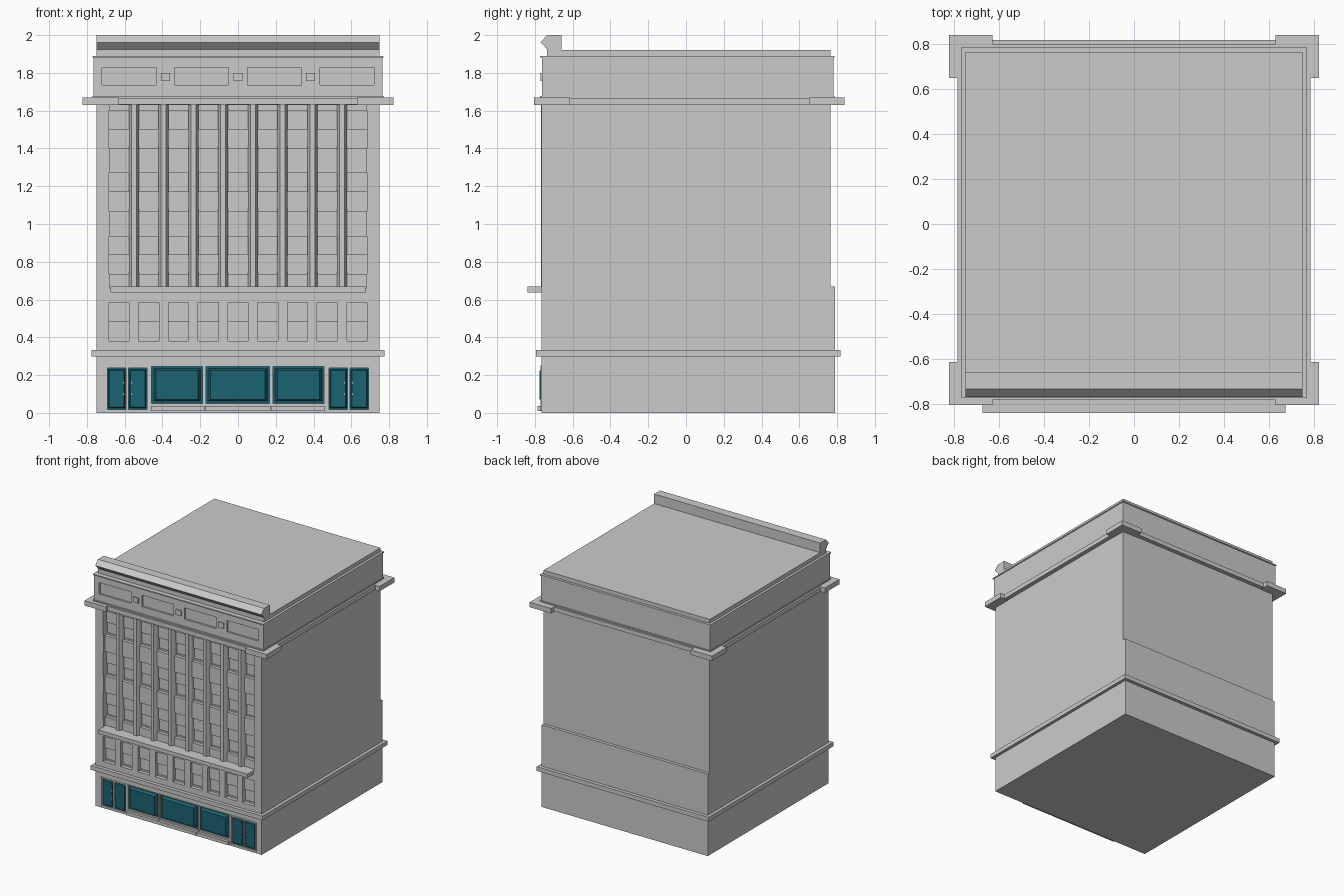
import bpy, bmesh

if "Cube" in bpy.data.objects:
    bpy.data.objects.remove(bpy.data.objects["Cube"])

teal = bpy.data.materials.new("teal_glass")
teal.diffuse_color = (0.012, 0.127, 0.17, 1)
teal.use_nodes = True
teal.node_tree.nodes["Principled BSDF"].inputs["Base Color"].default_value = teal.diffuse_color


def finish(name, bm, mat=None):
    bmesh.ops.recalc_face_normals(bm, faces=bm.faces)
    me = bpy.data.meshes.new(name)
    bm.to_mesh(me)
    bm.free()
    ob = bpy.data.objects.new(name, me)
    bpy.context.collection.objects.link(ob)
    if mat:
        me.materials.append(mat)
    return ob


def loft(bm, a, b):
    """Closed solid between two matching polygons."""
    va, vb = [bm.verts.new(p) for p in a], [bm.verts.new(p) for p in b]
    bm.faces.new(va)
    bm.faces.new(vb[::-1])
    n = len(va)
    for i in range(n):
        j = (i + 1) % n
        bm.faces.new((va[i], va[j], vb[j], vb[i]))


def rect(x0, x1, z0, z1, y):
    return [(x0, y, z0), (x1, y, z0), (x1, y, z1), (x0, y, z1)]


def boxes(name, items, mat=None):
    """Each item is x0, x1, y0, y1, z0, z1."""
    bm = bmesh.new()
    for x0, x1, y0, y1, z0, z1 in items:
        loft(bm, rect(x0, x1, z0, z1, y0), rect(x0, x1, z0, z1, y1))
    return finish(name, bm, mat)


def prism(name, profile, x0, x1):
    """Extrude a (y, z) profile along x."""
    bm = bmesh.new()
    loft(bm, [(x0, y, z) for y, z in profile], [(x1, y, z) for y, z in profile])
    return finish(name, bm)


def cut(target, items):
    cutter = boxes("cutter", items)
    cutter.hide_render = True
    mod = target.modifiers.new("cut", 'BOOLEAN')
    mod.operation = 'DIFFERENCE'
    mod.solver = 'EXACT'
    mod.object = cutter
    bpy.context.view_layer.objects.active = target
    bpy.ops.object.modifier_apply(modifier=mod.name)
    bpy.data.objects.remove(cutter)


F = -0.765      # main front plane
BAY = -0.742    # recessed bay plane
GLASS = -0.71   # window back plane
PITCH = 0.1575
bays = [(i - 4) * PITCH for i in range(9)]
rows = [0.735, 1.07, 1.40]

# main body, thicker at the lower back
body = prism("building_body", [(F, 0), (0.79, 0), (0.79, 0.67), (0.765, 0.67),
                               (0.765, 1.64), (F, 1.64)], -0.75, 0.75)
cut(body, [(-0.68, 0.68, -0.9, BAY, 0.66, 1.63)])

# window openings: three tall rows plus the second floor
windows = [(x - 0.053, x + 0.053, z, z + 0.2) for z in rows for x in bays]
lower = [(x - 0.053, x + 0.053, 0.38, 0.585) for x in bays]
cut(body, [(a, b, -0.9, GLASS, c, d) for a, b, c, d in windows])
cut(body, [(a, b, -0.9, -0.73, c, d) for a, b, c, d in lower])

# shop openings
doors = [(s * x - 0.05, s * x + 0.05, 0.018, 0.238) for s in (-1, 1) for x in (0.642, 0.531)]
shops = [(-0.458, -0.187, 0.05, 0.246), (-0.17, 0.168, 0.05, 0.246), (0.185, 0.456, 0.05, 0.246)]
cut(body, [(a, b, -0.9, -0.745, c, d) for a, b, c, d in doors + shops])

# double-hung sashes: upper pane sits forward, with a rail at the bottom
sashes = []
for group, back in ((windows, GLASS), (lower, -0.73)):
    for a, b, c, d in group:
        m = (c + d) / 2
        sashes += [(a, b, back - 0.012, back, m, d), (a, b, back - 0.006, back, c, c + 0.012)]
boxes("window_sashes", sashes)

# tapered columns between the bays
bm = bmesh.new()
for x in [(i - 3.5) * PITCH for i in range(8)]:
    prof = [(x - 0.026, BAY), (x - 0.013, -0.768), (x + 0.013, -0.768), (x + 0.026, BAY)]
    loft(bm, [(px, py, 0.67) for px, py in prof], [(px, py, 1.63) for px, py in prof])
finish("facade_columns", bm)

# shop windows with raised bevelled panes
bm = bmesh.new()
for a, b, c, d in shops:
    loft(bm, rect(a, b, c, d, -0.745), rect(a, b, c, d, -0.75))
    loft(bm, rect(a + 0.012, b - 0.012, c + 0.012, d - 0.012, -0.75),
         rect(a + 0.025, b - 0.025, c + 0.022, d - 0.022, -0.775))
finish("shop_windows", bm, teal)

# doors with an inset panel and small handles
bm = bmesh.new()
for a, b, c, d in doors:
    loft(bm, rect(a, b, c, d, -0.745), rect(a, b, c, d, -0.752))
    loft(bm, rect(a + 0.007, b - 0.007, c + 0.008, d - 0.008, -0.752),
         rect(a + 0.012, b - 0.012, c + 0.014, d - 0.014, -0.76))
finish("shop_doors", bm, teal)
boxes("door_handles", [(s * x - 0.003, s * x + 0.003, -0.767, -0.76, z, z + 0.008)
                       for s in (-1, 1) for x in (0.605, 0.565) for z in (0.095, 0.155)])

# raised frame around the shop front
boxes("shop_frame", [(-0.70, 0.70, -0.769, F, 0.247, 0.252)] +
      [(x - 0.005, x + 0.005, -0.769, F, 0.012, 0.247)
       for x in (-0.697, -0.587, -0.47, -0.178, 0.177, 0.47, 0.587, 0.697)])
boxes("shop_steps", [(-0.46, -0.178, -0.787, F, 0.01, 0.037), (-0.174, 0.174, -0.787, F, 0.01, 0.037),
                     (0.178, 0.46, -0.787, F, 0.01, 0.037)])

# string course and column ledge
boxes("lower_string_course", [(-0.775, 0.775, -0.793, 0.818, 0.298, 0.333)])
boxes("column_ledge", [(-0.675, 0.675, -0.84, -0.74, 0.637, 0.668)])

# main cornice with heavier corner blocks
boxes("cornice_band", [(-0.785, 0.785, -0.783, 0.80, 1.632, 1.668)])
boxes("cornice_corners", [(min(s * 0.63, s * 0.823), max(s * 0.63, s * 0.823), y0, y1, 1.63, 1.67)
                          for s in (-1, 1) for y0, y1 in ((-0.805, -0.615), (0.65, 0.84))])

# attic storey with sunken panels and raised blocks
attic = boxes("attic_storey", [(-0.765, 0.765, -0.762, 0.78, 1.66, 1.886)])
cut(attic, [(x - 0.143, x + 0.143, -0.9, -0.747, 1.735, 1.828)
            for x in (-0.577, -0.192, 0.192, 0.577)])
boxes("attic_blocks", [(x - 0.023, x + 0.023, -0.771, -0.75, 1.756, 1.80) for x in (-0.384, 0, 0.384)])
boxes("attic_mouldings", [(-0.77, 0.77, -0.773, 0.786, 1.881, 1.89),
                          (-0.77, 0.77, -0.773, 0.786, 1.667, 1.678)])

# roof slab and front parapet
boxes("roof_slab", [(-0.75, 0.75, -0.735, 0.765, 1.885, 1.922)])
prism("front_parapet", [(-0.66, 1.90), (-0.66, 2.0), (-0.735, 2.0), (-0.77, 1.962),
                        (-0.735, 1.925), (-0.735, 1.90)], -0.75, 0.75)
